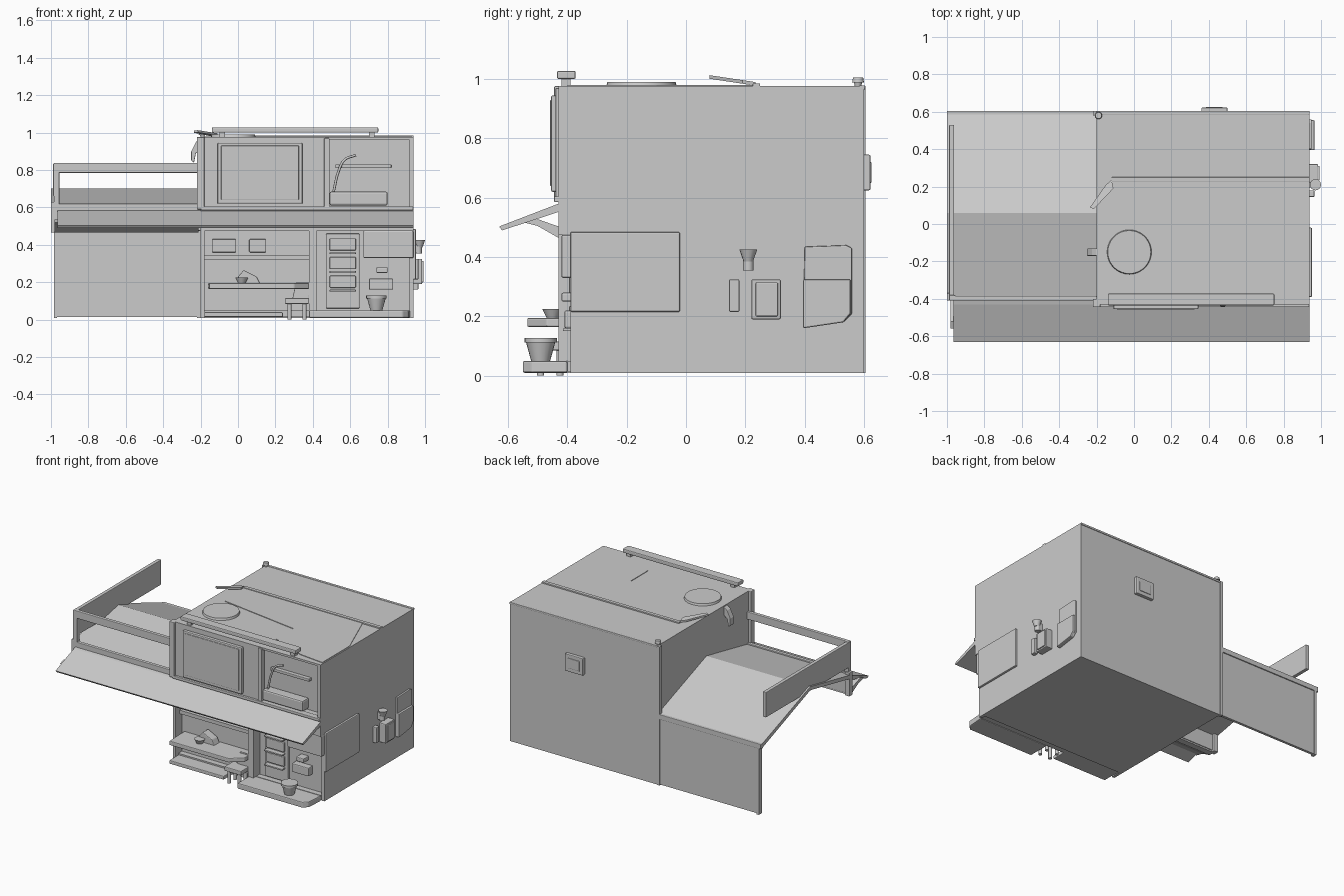
import bpy, bmesh, math
from mathutils import Vector

def finish(name, bm, bevel=0.0):
    bmesh.ops.recalc_face_normals(bm, faces=bm.faces)
    me = bpy.data.meshes.new(name)
    bm.to_mesh(me)
    bm.free()
    ob = bpy.data.objects.new(name, me)
    bpy.context.collection.objects.link(ob)
    if bevel:
        m = ob.modifiers.new("soft_edges", 'BEVEL')
        m.width, m.segments = bevel, 2
    return ob

def prism(name, pts, axis, a, b, bevel=0.0):
    """Extrude a 2D outline along an axis: x uses (y,z), y uses (x,z), z uses (x,y)."""
    def place(p, t):
        return {'x': (t, p[0], p[1]), 'y': (p[0], t, p[1]), 'z': (p[0], p[1], t)}[axis]
    bm = bmesh.new()
    lo = [bm.verts.new(place(p, a)) for p in pts]
    hi = [bm.verts.new(place(p, b)) for p in pts]
    bm.faces.new(lo)
    bm.faces.new(hi)
    n = len(pts)
    for i in range(n):
        bm.faces.new((lo[i], lo[(i + 1) % n], hi[(i + 1) % n], hi[i]))
    return finish(name, bm, bevel)

def box(name, x0, x1, y0, y1, z0, z1, bevel=0.0):
    return prism(name, [(x0, y0), (x1, y0), (x1, y1), (x0, y1)], 'z', z0, z1, bevel)

def cone(name, x, y, z0, z1, r0, r1, n=20):
    bm = bmesh.new()
    bmesh.ops.create_cone(bm, cap_ends=True, segments=n, radius1=r0, radius2=r1, depth=z1 - z0)
    bmesh.ops.translate(bm, verts=bm.verts, vec=Vector((x, y, (z0 + z1) / 2)))
    for f in bm.faces:
        f.smooth = len(f.verts) == 4
    return finish(name, bm)

def tube(name, pts, r):
    cu = bpy.data.curves.new(name, 'CURVE')
    cu.dimensions, cu.bevel_depth, cu.bevel_resolution = '3D', r, 2
    cu.use_fill_caps, cu.resolution_u = True, 6
    sp = cu.splines.new('BEZIER')
    sp.bezier_points.add(len(pts) - 1)
    for bp, p in zip(sp.bezier_points, pts):
        bp.co = p
        bp.handle_left_type = bp.handle_right_type = 'AUTO'
    ob = bpy.data.objects.new(name, cu)
    bpy.context.collection.objects.link(ob)

# House body: core block plus front walls leaving shallow open rooms
B = -.36
box("house_core", -.20, .938, B, .60, .01, .976)
box("upper_front_wall", -.20, .46, -.43, B, .60, .976)
box("middle_band", -.20, .938, -.43, B, .475, .60)
box("window_head", .46, .938, -.43, B, .962, .976)
box("upper_right_wall", .915, .938, -.43, B, .60, .962)
box("lower_right_wall", .915, .938, -.39, B, .01, .475)
box("lower_left_wall", -.20, -.18, -.43, B, .01, .475)
box("lower_floor", -.18, .915, -.40, B, .015, .05)
box("room_divider", .38, .42, -.43, B, .05, .475)
box("left_corner_post", -.22, -.18, -.445, -.40, .59, .976, .004)
box("back_corner_post", -.22, -.20, .58, .605, .01, .976)
box("front_sill", -.20, .938, -.445, -.40, .585, .605, .004)

# Upper front door panel
box("front_door", -.11, .345, -.455, -.43, .62, .945, .006)
box("front_door_inset", -.09, .325, -.458, -.45, .64, .93, .003)

# Upper kitchen window: frame, basin, shelf, tap
box("window_jamb", .46, .49, -.44, -.40, .60, .97, .004)
box("basin", .49, .80, -.43, B, .61, .685, .01)
box("window_shelf", .52, .82, -.39, B, .81, .83, .004)
tube("tap", [(.51, -.40, .68), (.54, -.40, .80), (.57, -.40, .855), (.63, -.40, .88)], .007)

# Lower left room
for i, x in enumerate((-.14, .06)):
    box(f"wall_picture_{i}", x, x + (.13 if i == 0 else .09), B - .025, B, .36, .43, .004)
box("wall_rail", -.18, .38, B - .025, B, .32, .345)
prism("table_top", [(-.16, -.40), (-.155, -.535), (.30, -.535), (.38, -.47), (.38, B), (-.16, B)],
      'z', .165, .195, .005)
prism("table_seat", [(0, .19), (.12, .19), (.10, .23), (.03, .265), (0, .23)], 'y', -.43, -.37, .005)
cone("table_bowl", .02, -.45, .195, .225, .02, .035)

# Stool with a low back
box("stool_seat", .25, .38, -.51, -.41, .085, .115, .005)
prism("stool_back", [(.29, .11), (.38, .11), (.39, .20), (.31, .20)], 'y', -.425, -.41, .004)
for i, (x, y) in enumerate(((.275, -.49), (.355, -.49), (.275, -.425), (.355, -.425))):
    cone(f"stool_leg_{i}", x, y, 0, .09, .012, .012, 10)
box("step_left", -.18, .24, -.50, -.39, .015, .04, .005)

# Lower right room
box("tall_cabinet", .47, .65, B - .02, B, .06, .46, .005)
for i, z in enumerate((.37, .27, .17)):
    box(f"cabinet_door_{i}", .49, .63, B - .035, B - .01, z, z + .065, .005)
    box(f"cabinet_ledge_{i}", .49, .63, B - .055, B - .01, z - .02, z - .01, .002)
box("room_canopy", .67, .938, -.42, -.38, .33, .475, .006)
box("wash_stand", .70, .83, -.41, B, .16, .22, .006)
box("wash_tap", .74, .80, -.42, B, .25, .28, .006)
prism("door_step", [(.38, -.40), (.38, -.55), (.88, -.55), (.91, -.52), (.92, -.40)],
      'z', .01, .05, .006)
cone("pot", .74, -.49, .05, .115, .032, .05)
cone("pot_rim", .74, -.49, .112, .128, .055, .055)

# Long sloping awning, with a lower lip under the wing
prism("awning", [(-.39, .59), (-.39, .565), (-.62, .49), (-.63, .503), (-.43, .58)], 'x', -.965, .938)
prism("awning_lip", [(-.56, .52), (-.50, .505), (-.43, .465), (-.39, .465), (-.39, .49),
                     (-.45, .51), (-.52, .535)], 'x', -.98, -.21)

# Left wing: ridged deck, fascia, hanging rear panel
prism("wing_roof", [(.60, .50), (.06, .70), (-.39, .61), (-.39, .585), (.06, .675), (.60, .47)],
      'x', -1.0, -.20)
box("wing_fascia", -.98, -.20, -.41, -.385, .475, .62, .004)
box("wing_side_edge", -1.0, -.965, -.41, -.37, .465, .63, .004)
box("wing_back_rail", -1.0, -.20, .58, .605, .47, .505, .004)
box("wing_rear_panel", -.985, -.22, .58, .598, .015, .48)
box("wing_panel_post", -.985, -.968, .572, .604, .01, .49)
# Railing
box("front_rail", -.985, -.20, -.41, -.385, .785, .838, .004)
box("side_rail", -.988, -.962, -.41, .53, .66, .835, .004)
box("rail_post", -.985, -.955, -.41, -.38, .60, .838, .004)

# Roof details
prism("roof_panel", [(-.12, .23), (.80, .23), (.93, -.10), (.93, -.40), (.75, -.38), (.49, -.28),
                     (.49, -.09), (-.10, 0), (-.17, .10)], 'z', .972, .980)
box("roof_strip", -.12, .938, .225, .25, .972, .985, .002)
box("roof_back_rim", -.20, .938, .585, .604, .965, .979, .003)
cone("roof_disc", -.025, -.15, .972, .990, .12, .115, 36)
box("roof_bar", -.14, .75, -.435, -.372, 1.0, 1.028, .006)
for i, x in enumerate((-.10, .70)):
    box(f"roof_bar_foot_{i}", x, x + .03, -.42, -.39, .972, 1.005)
lever = prism("roof_lever", [(-.235, .09), (-.215, .08), (-.11, .19), (-.12, .235), (-.15, .21)], 'z', .983, .995)
for v in lever.data.vertices:
    v.co.z += (.20 - v.co.y) * .15
cone("roof_knob_stem", -.19, .58, .972, .99, .01, .014, 14)
cone("roof_knob", -.19, .58, .988, 1.006, .02, .017, 16)

# Left wall hook
prism("wall_hook", [(-.20, .97), (-.225, .95), (-.25, .90), (-.25, .85), (-.235, .84), (-.225, .89), (-.20, .91)],
      'y', -.17, -.13, .003)

# Right wall fittings
box("side_hatch", .93, .952, -.39, -.02, .215, .485, .006)
box("side_meter", .93, .985, .22, .32, .19, .325, .006)
box("side_meter_face", .98, .992, .235, .31, .20, .315, .004)
box("side_bar", .93, .965, .145, .18, .215, .325, .005)
cone("side_funnel_cup", .97, .21, .385, .425, .016, .03, 16)
cone("side_funnel_stem", .965, .21, .355, .39, .018, .018, 12)
box("side_funnel_mount", .93, .965, .195, .225, .36, .41)
prism("side_locker", [(.395, .16), (.53, .18), (.56, .21), (.56, .43), (.54, .44), (.40, .435)],
      'x', .93, .95, .004)
prism("side_locker_pocket", [(.395, .16), (.53, .18), (.555, .21), (.555, .325), (.395, .325)],
      'x', .93, .965, .005)

# Back wall vent
box("back_vent", .36, .50, .595, .622, .625, .745, .005)
box("back_vent_inset", .385, .475, .61, .626, .65, .72, .004)
